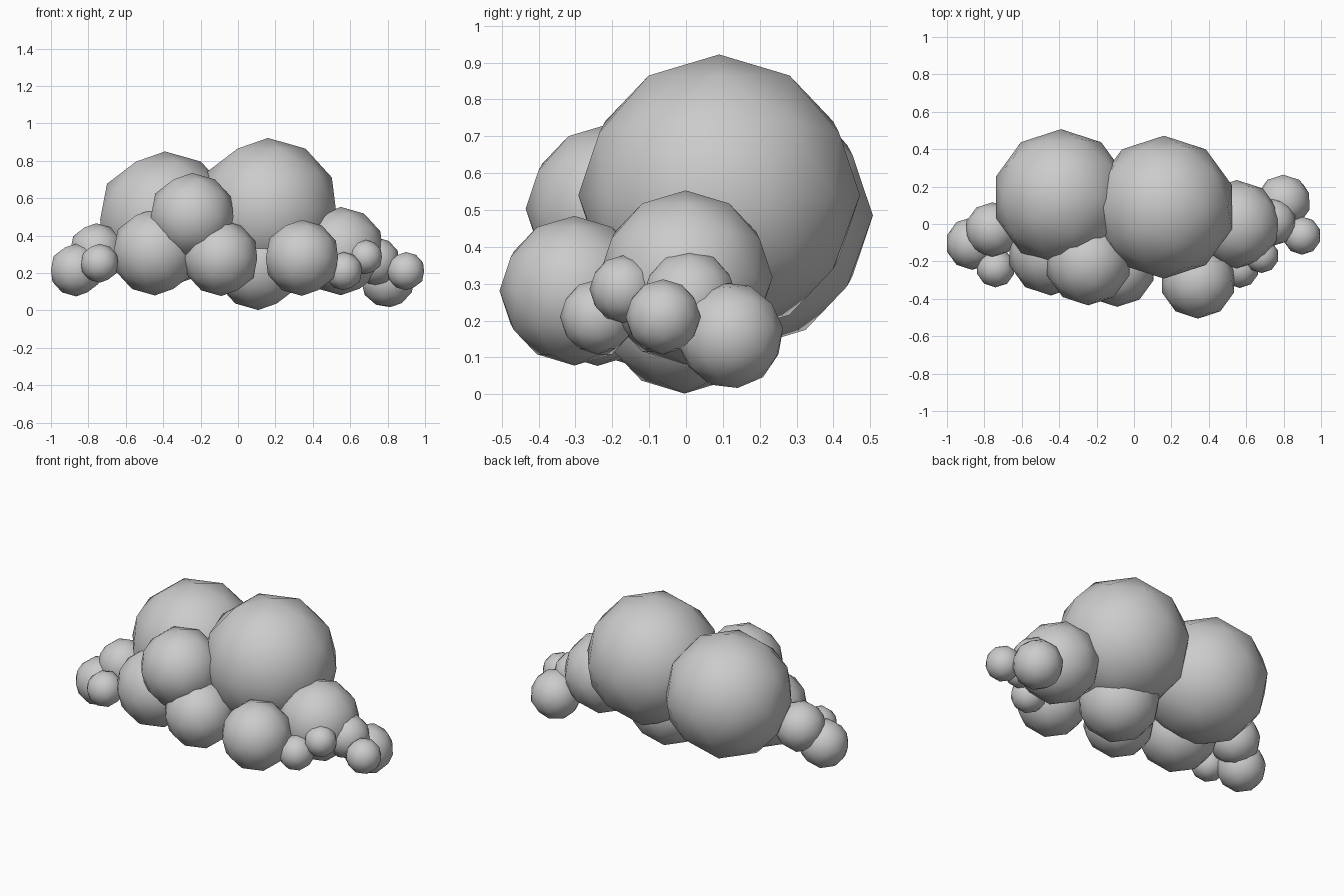
import bpy
from math import radians


def puff(name, x, y, z, r, tilt=(0, 0)):
    """One low-poly, smooth-shaded ball of the cloud."""
    bpy.ops.mesh.primitive_ico_sphere_add(
        subdivisions=2, radius=r, location=(x, y, z),
        rotation=(radians(tilt[0]), radians(tilt[1]), 0))
    bpy.context.object.name = name
    bpy.ops.object.shade_smooth()


# Large crown
puff("crown_right", 0.16, 0.09, 0.54, 0.382)
puff("crown_left", -0.39, 0.142, 0.485, 0.365)

# Middle body
puff("front_upper", -0.245, -0.203, 0.503, 0.232)
puff("front_left", -0.445, -0.15, 0.312, 0.232)
puff("front_centre", -0.09, -0.24, 0.28, 0.203)
puff("front_right", 0.342, -0.303, 0.281, 0.203)
puff("belly", 0.108, -0.004, 0.235, 0.233)
puff("side_right", 0.55, -0.001, 0.317, 0.236)

# Small puffs at the right end
puff("right_low", 0.80, 0.12, 0.16, 0.145, (8, -6))
puff("right_inner", 0.738, 0.01, 0.262, 0.129)
puff("right_tip", 0.898, -0.062, 0.21, 0.102)
puff("right_bead_high", 0.682, -0.17, 0.285, 0.092)
puff("right_bead_low", 0.565, -0.24, 0.21, 0.102)

# Small puffs at the left end
puff("left_tip", -0.866, -0.104, 0.216, 0.141)
puff("left_bead", -0.74, -0.235, 0.252, 0.104)
puff("left_back", -0.757, -0.03, 0.32, 0.146)
